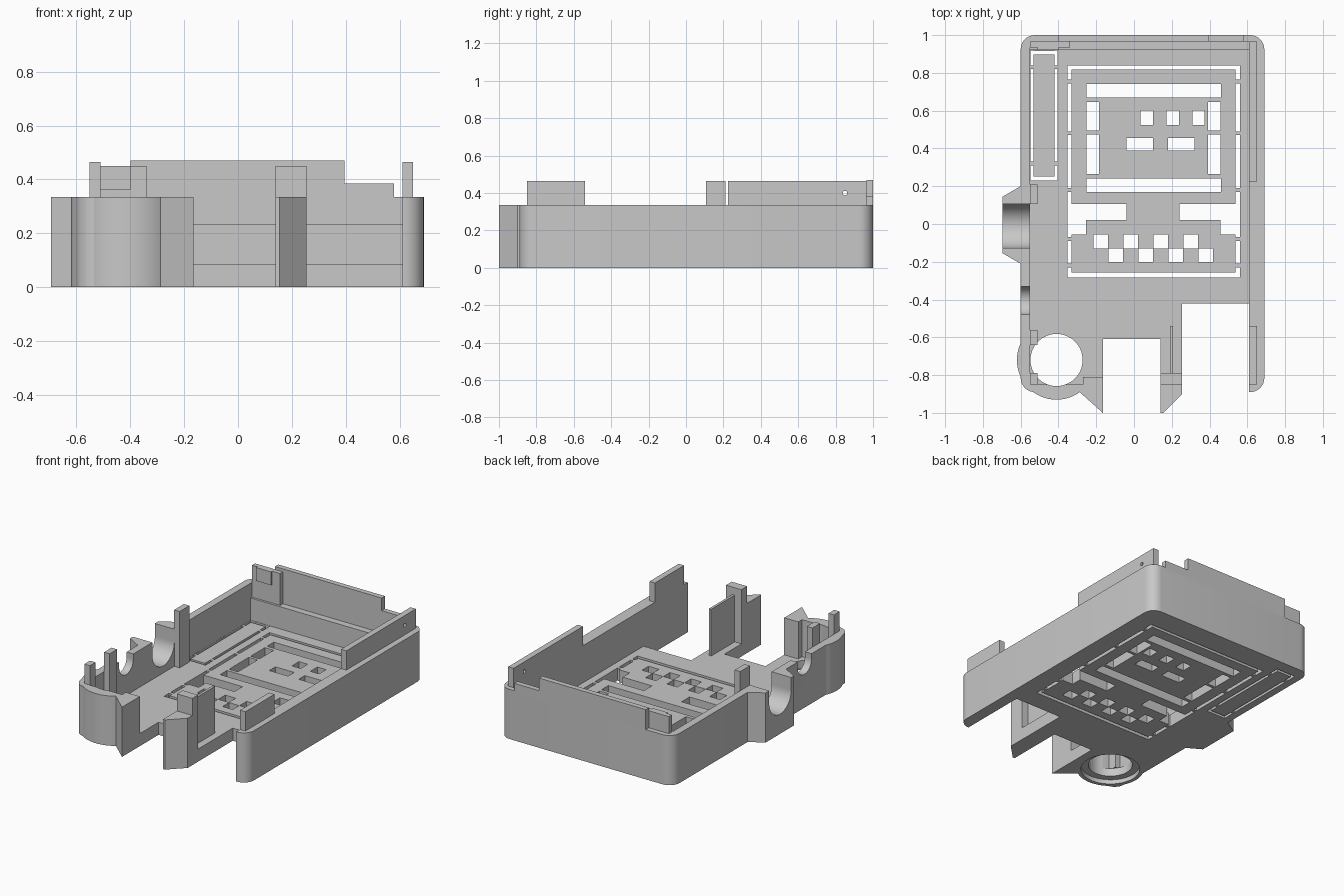
import bpy, bmesh, math
from mathutils import Matrix

if "Cube" in bpy.data.objects:
    bpy.data.objects.remove(bpy.data.objects["Cube"])

grey = bpy.data.materials.new("plain grey")
grey.use_nodes = True
grey.diffuse_color = (0.58, 0.58, 0.58, 1)
grey.node_tree.nodes["Principled BSDF"].inputs["Base Color"].default_value = grey.diffuse_color

RIM, FLOOR, LIP = 0.335, 0.085, 0.465


def add_box(bm, x0, x1, y0, y1, z0, z1):
    size = Matrix.Diagonal((x1 - x0, y1 - y0, z1 - z0, 1))
    place = Matrix.Translation(((x0 + x1) / 2, (y0 + y1) / 2, (z0 + z1) / 2))
    bmesh.ops.create_cube(bm, size=1, matrix=place @ size)


def finish(bm, name):
    bmesh.ops.recalc_face_normals(bm, faces=bm.faces)
    mesh = bpy.data.meshes.new(name)
    bm.to_mesh(mesh)
    bm.free()
    mesh.materials.append(grey)
    ob = bpy.data.objects.new(name, mesh)
    bpy.context.collection.objects.link(ob)
    return ob


def box(name, *dims):
    bm = bmesh.new()
    add_box(bm, *dims)
    return finish(bm, name)


def cylinder(name, centre, r, length, axis="Z"):
    bm = bmesh.new()
    turn = Matrix.Rotation(math.pi / 2, 4, "Y") if axis == "X" else Matrix()
    bmesh.ops.create_cone(bm, cap_ends=True, segments=64, radius1=r, radius2=r,
                          depth=length, matrix=Matrix.Translation(centre) @ turn)
    return finish(bm, name)


def prism(name, points, z0, z1):
    """Closed upright solid over a flat outline."""
    bm = bmesh.new()
    low = [bm.verts.new((x, y, z0)) for x, y in points]
    high = [bm.verts.new((x, y, z1)) for x, y in points]
    bm.faces.new(low[::-1])
    bm.faces.new(high)
    for i in range(len(points)):
        bm.faces.new((low[i - 1], low[i], high[i], high[i - 1]))
    return finish(bm, name)


def combine(target, tool, operation):
    mod = target.modifiers.new("cut", "BOOLEAN")
    mod.operation, mod.solver, mod.object = operation, "EXACT", tool
    graph = bpy.context.evaluated_depsgraph_get()
    mesh = bpy.data.meshes.new_from_object(target.evaluated_get(graph))
    target.modifiers.clear()
    if len(mesh.polygons):
        target.data = mesh
    bpy.data.objects.remove(tool)


def add(tool):
    combine(case, tool, "UNION")


def cut(tool):
    combine(case, tool, "DIFFERENCE")


# Case block with rounded upright corners
R = 0.075
outline = []
for cx, cy, start in ((0.69 - R, 1 - R, 0), (R - 0.6, 1 - R, 90),
                      (R - 0.6, R - 0.89, 180), (0.69 - R, R - 0.89, 270)):
    for step in range(9):
        a = math.radians(start + step * 90 / 8)
        outline.append((cx + R * math.cos(a), cy + R * math.sin(a)))
case = prism("case_tray", outline, 0, RIM)

# Round boss, cable bump and the two pointed front pegs
BOSS = (-0.41, -0.72)
add(cylinder("boss", (*BOSS, RIM / 2), 0.21, RIM))
add(prism("bump", [(-0.57, 0.218), (-0.695, 0.145), (-0.695, -0.155), (-0.57, -0.228)], 0, RIM))
add(prism("left_peg", [(-0.165, -1), (-0.165, -0.87), (-0.31, -0.87)], 0, RIM))
add(prism("right_peg", [(0.14, -1), (0.155, -1), (0.255, -0.9), (0.255, -0.87), (0.14, -0.87)], 0, RIM))

# Hollow interior with a ledge along the back wall
cut(box("cavity", -0.55, 0.61, -0.85, 0.92, FLOOR, 1))
cut(box("upper_cavity", -0.55, 0.61, 0.8, 0.965, 0.235, 1))

# Open bays in the front
cut(box("middle_bay", -0.165, 0.14, -1.2, -0.61, -1, 1))
cut(box("side_bay", 0.255, 0.61, -1.2, -0.42, -1, 1))

# Boss bore and its shallow underside recess
cut(cylinder("bore", (*BOSS, 0.2), 0.138, 1))
cut(cylinder("recess", (*BOSS, 0), 0.185, 0.06))

# U-shaped cable notches through the wall
for y, z, r in ((-0.01, 0.25, 0.117), (-0.405, 0.3, 0.075)):
    cut(cylinder("notch_round", (-0.66, y, z), r, 0.24, "X"))
    cut(box("notch_top", -0.78, -0.54, y - r, y + r, z, 1))


# Floor openings: separating slots, windows and vents
def hole(x0, x1, y0, y1):
    cut(box("hole", x0, x1, y0, y1, -0.1, 0.2))


def slot(x0, x1, y0, y1, bridges):
    """Long slot along y, interrupted by small bridges."""
    for b in bridges:
        hole(x0, x1, y0, b - 0.01)
        y0 = b + 0.01
    hole(x0, x1, y0, y1)


for x in (-0.353, 0.537):
    slot(x, x + 0.023, -0.283, 0.84, (-0.22, -0.08, 0.18, 0.48, 0.755))
hole(-0.34, 0.545, 0.817, 0.839)
hole(-0.34, 0.545, -0.282, -0.257)
for x0, x1, end in ((-0.34, -0.04, -0.34), (0.24, 0.545, 0.458)):
    hole(x0, x1, 0.02, 0.105)
    hole(end, end + 0.087, -0.055, 0.03)
for y in (0.17, 0.67):
    hole(-0.252, 0.46, y, y + 0.072)
for x in (-0.252, 0.392):
    slot(x, x + 0.066, 0.265, 0.645, (0.485,))
for i in range(3):
    hole(0.035 + 0.137 * i, 0.1 + 0.137 * i, 0.525, 0.6)
for x in (-0.04, 0.18):
    hole(x, x + 0.14, 0.39, 0.455)
for i in range(4):
    x = -0.215 + 0.159 * i
    hole(x, x + 0.078, -0.129, -0.055)
    hole(x + 0.08, x + 0.157, -0.2, -0.131)

# Side strip held by bridges
for x in (-0.549, -0.422):
    slot(x, x + 0.018, 0.23, 0.918, (0.32, 0.83))
for y in (0.231, 0.897):
    hole(-0.54, -0.415, y, y + 0.02)

# Lips and posts standing on the walls
parts = [
    case,
    box("front_side_lip", 0.61, 0.65, -0.85, -0.54, FLOOR, LIP),
    box("back_lip_high", -0.4, 0.395, 0.965, 1, RIM - 0.02, 0.47),
    box("back_lip_low", 0.395, 0.58, 0.965, 1, RIM - 0.02, 0.385),
    box("corner_plate", -0.55, -0.34, 0.935, 0.967, 0.235, 0.45),
    box("corner_plate_pad", -0.51, -0.4, 0.922, 0.936, 0.36, 0.45),
    box("front_wall_rib", -0.27, -0.165, -0.851, -0.81, FLOOR, RIM),
    box("pier_post", 0.14, 0.255, -0.851, -0.79, FLOOR, 0.45),
    box("pier_fin", 0.19, 0.207, -0.791, -0.54, FLOOR, 0.4),
]
for name, y0, y1 in (("front", -0.85, -0.79), ("middle", -0.64, -0.56), ("rear", 0.107, 0.21)):
    parts.append(box(name + "_post", -0.551, -0.51, y0, y1, FLOOR, LIP))
rear_lip = box("rear_side_lip", 0.61, 0.65, 0.225, 0.966, RIM - 0.02, LIP)
combine(rear_lip, cylinder("pin_hole", (0.63, 0.85, 0.4), 0.012, 0.2, "X"), "DIFFERENCE")
parts.append(rear_lip)

# Smooth the round surfaces, keep edges crisp
bpy.ops.object.select_all(action="DESELECT")
for ob in parts:
    ob.select_set(True)
bpy.context.view_layer.objects.active = case
bpy.ops.object.shade_smooth_by_angle(angle=math.radians(30))
